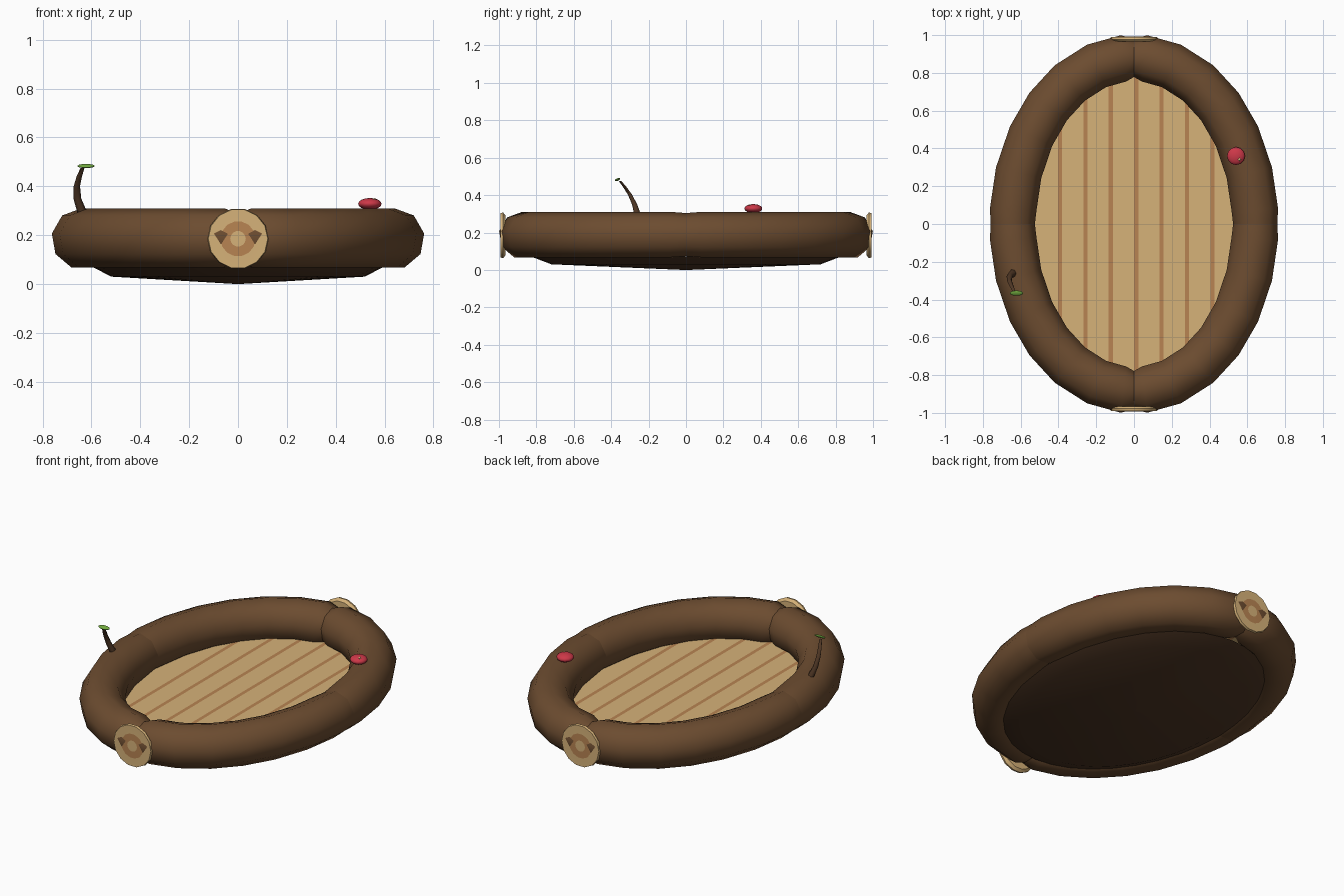
import bpy, bmesh, math, random
from mathutils import Vector
from mathutils.bvhtree import BVHTree

if "Cube" in bpy.data.objects:
    bpy.data.objects.remove(bpy.data.objects["Cube"])

random.seed(4)


def mat(name, r, g, b):
    m = bpy.data.materials.new(name)
    lin = [(c / 255 / 12.92) if c < 11 else ((c / 255 + 0.055) / 1.055) ** 2.4 for c in (r, g, b)]
    m.diffuse_color = (*lin, 1)
    m.use_nodes = True
    m.node_tree.nodes["Principled BSDF"].inputs["Base Color"].default_value = m.diffuse_color
    return m


BARK = mat("bark brown", 108, 76, 48)
DARK = mat("dark bark", 78, 54, 36)
CREAM = mat("pale wood", 214, 178, 121)
TAN = mat("wood grain", 184, 132, 82)
GREEN = mat("leaf green", 112, 168, 62)
RED = mat("berry red", 205, 56, 72)


def finish(name, bm, mats, smooth=48):
    bmesh.ops.recalc_face_normals(bm, faces=bm.faces)
    me = bpy.data.meshes.new(name)
    bm.to_mesh(me)
    bm.free()
    for m in mats:
        me.materials.append(m)
    if smooth:
        me.shade_smooth()
        me.set_sharp_from_angle(angle=math.radians(smooth))
    ob = bpy.data.objects.new(name, me)
    bpy.context.collection.objects.link(ob)
    return ob


def loft(bm, rings, cap=True):
    """Skin a list of closed point loops, returning the face bands."""
    loops = [[bm.verts.new(p) for p in r] for r in rings]
    n = len(loops[0])
    bands = []
    for a, b in zip(loops, loops[1:]):
        bands.append([bm.faces.new((a[i], a[(i + 1) % n], b[(i + 1) % n], b[i])) for i in range(n)])
    if cap:
        bands.append([bm.faces.new(loops[0]), bm.faces.new(loops[-1])])
    return bands


def ellipse(a, b, z, n=36):
    return [(a * math.cos(math.tau * i / n), b * math.sin(math.tau * i / n), z) for i in range(n)]


# Rim: four log quarters meeting at pinched seams
A, B, ZC, R = 0.642, 0.88, 0.185, 0.125


def section(t):
    c, s = math.cos(t), math.sin(t)
    nrm = Vector((c / A, s / B, 0)).normalized()
    r = R
    if abs(s) > 0.9999:
        r = 0.103
    elif abs(c) > 0.9999:
        r = 0.119
    pts = []
    for k in range(9):
        w = math.radians(90 + 40 * k)
        pts.append(Vector((A * c, B * s, ZC + r * math.sin(w))) + nrm * r * math.cos(w))
    return pts


rim_trees = []
for q, label in enumerate(("back_right", "back_left", "front_left", "front_right")):
    bm = bmesh.new()
    loft(bm, [section(math.radians(90 * q + d)) for d in (0, 5, 18, 32, 45, 58, 72, 85, 90)])
    rim_trees.append(BVHTree.FromBMesh(bm))
    finish("rim_log_" + label, bm, [BARK])

# Floor: plank disc cut into boards with grain stripes between
bm = bmesh.new()
loft(bm, [ellipse(0.605, 0.845, 0.085), ellipse(0.605, 0.845, 0.112)])
stripes = [-0.392 + 0.1345 * i for i in range(7)]
for x in stripes:
    for dx in (-0.011, 0.011):
        bmesh.ops.bisect_plane(bm, geom=bm.verts[:] + bm.edges[:] + bm.faces[:],
                               plane_co=(x + dx, 0, 0), plane_no=(1, 0, 0))
for f in bm.faces:
    x = f.calc_center_median().x
    f.material_index = int(any(abs(x - s) < 0.01 for s in stripes))
finish("plank_floor", bm, [CREAM, TAN], 0)

# Hull: shallow dish below
bm = bmesh.new()
loft(bm, [ellipse(0.60, 0.83, 0.072), ellipse(0.52, 0.72, 0.03), ellipse(0.01, 0.014, 0.0)])
finish("hull_bottom", bm, [DARK])

# Cut wood end discs with growth rings, front and back
for side, label in ((-1, "front"), (1, "back")):
    bm = bmesh.new()
    spec = [(0.11, 0.965), (0.125, 0.978), (0.122, 0.991), (0.072, 0.991), (0.032, 0.992), (0.014, 0.992)]
    rings = [[(r * math.cos(math.tau * i / 14), side * y, ZC + r * math.sin(math.tau * i / 14))
              for i in range(14)] for r, y in spec]
    bands = loft(bm, rings)
    for f in bands[3]:
        f.material_index = 1
    finish("cut_end_" + label, bm, [CREAM, TAN], 30)


def on_rim(x, y):
    """Point and normal of the rim seen from above."""
    hits = [t.ray_cast(Vector((x, y, 1)), Vector((0, 0, -1))) for t in rim_trees]
    hit = max((h for h in hits if h[0]), key=lambda h: h[0].z)
    n = hit[1] if hit[1].z > 0 else -hit[1]
    return hit[0], n


# Moss leaves lying on the rim
spots = [(-0.668, -0.228, 0.038), (-0.572, -0.222, 0.036), (-0.378, -0.765, 0.04),
         (-0.312, -0.715, 0.032), (0.26, -0.755, 0.032), (0.312, -0.812, 0.038)]
for i, (x, y, r) in enumerate(spots):
    p, n = on_rim(x, y)
    u = n.cross(Vector((0, 1, 0))).normalized()
    v = n.cross(u)
    a0 = random.uniform(0, math.tau)
    loop = [(a0 + math.tau * k / 6, r * random.uniform(0.72, 1.08)) for k in range(6)]
    bm = bmesh.new()
    loft(bm, [[p + n * h + (u * math.cos(w) + v * math.sin(w)) * q for w, q in loop]
              for h in (-0.003, 0.006)])
    finish("moss_leaf_%d" % (i + 1), bm, [GREEN], 0)

# Sprout: bent tapering twig
path = [(-0.635, -0.255, 0.285, 0.021), (-0.658, -0.275, 0.35, 0.016),
        (-0.66, -0.298, 0.40, 0.013), (-0.65, -0.325, 0.44, 0.011), (-0.637, -0.352, 0.475, 0.008)]
bm = bmesh.new()
loft(bm, [[(x + r * math.cos(math.tau * k / 6), y + r * math.sin(math.tau * k / 6), z)
           for k in range(6)] for x, y, z, r in path])
finish("sprout_twig", bm, [DARK], 65)


def blob(name, material, loc, scale, seg=12, rings=8, tilt=0):
    bm = bmesh.new()
    bmesh.ops.create_uvsphere(bm, u_segments=seg, v_segments=rings, radius=1)
    ob = finish(name, bm, [material], 80)
    ob.location, ob.scale, ob.rotation_euler = loc, scale, (tilt, 0, 0)
    return ob


# Sprout leaf and berry
blob("sprout_leaf", GREEN, (-0.622, -0.366, 0.483), (0.036, 0.015, 0.007), tilt=0.4)
blob("berry", RED, (0.54, 0.36, 0.328), (0.048, 0.048, 0.024))
blob("berry_spot", CREAM, (0.558, 0.342, 0.347), (0.008, 0.008, 0.004), 8, 6)
